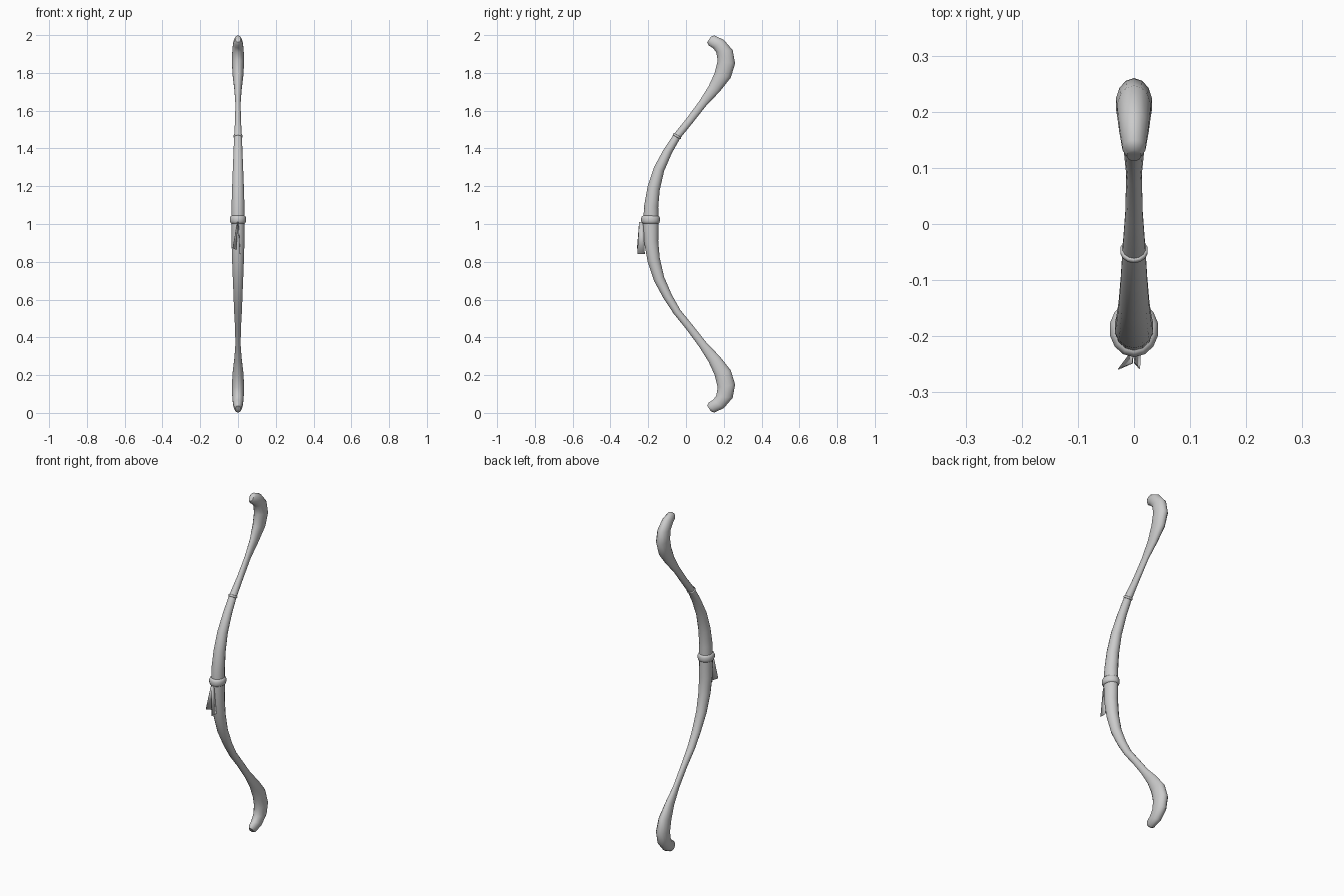
import bpy, bmesh, math
from mathutils import Vector

if "Cube" in bpy.data.objects:
    bpy.data.objects.remove(bpy.data.objects["Cube"])

SIDES = 14


def new_object(name, bm):
    bmesh.ops.recalc_face_normals(bm, faces=bm.faces)
    me = bpy.data.meshes.new(name)
    bm.to_mesh(me)
    bm.free()
    ob = bpy.data.objects.new(name, me)
    bpy.context.collection.objects.link(ob)
    bpy.ops.object.select_all(action='DESELECT')
    ob.select_set(True)
    bpy.context.view_layer.objects.active = ob
    bpy.ops.object.shade_smooth_by_angle(angle=math.radians(50))
    return ob


def loft(name, stations):
    """Oval sections; station = (front y, z, rear y, z, half width)."""
    bm = bmesh.new()
    rings = []
    for y0, z0, y1, z1, hw in stations:
        a, b = Vector((0, y0, z0)), Vector((0, y1, z1))
        mid, half = (a + b) / 2, (b - a) / 2
        rings.append([bm.verts.new(mid + half * math.cos(t) + Vector((hw * math.sin(t), 0, 0)))
                      for t in (2 * math.pi * i / SIDES for i in range(SIDES))])
    for r, s in zip(rings, rings[1:]):
        for i in range(SIDES):
            j = (i + 1) % SIDES
            bm.faces.new((r[i], r[j], s[j], s[i]))
    bm.faces.new(rings[0])
    bm.faces.new(rings[-1])
    return new_object(name, bm)


# Bow stave: upper limb from grip to hooked tip, mirrored about z = 1
upper = [
    (-.228, 1.00, -.145, 1.00, .035),
    (-.221, 1.10, -.147, 1.09, .035),
    (-.203, 1.20, -.139, 1.18, .032),
    (-.170, 1.30, -.116, 1.28, .028),
    (-.118, 1.395, -.075, 1.375, .024),
    (-.065, 1.475, -.030, 1.455, .021),
    (.000, 1.555, .035, 1.535, .016),
    (.070, 1.65, .110, 1.63, .014),
    (.120, 1.73, .178, 1.70, .020),
    (.152, 1.80, .237, 1.775, .029),
    (.168, 1.865, .260, 1.85, .033),
    (.160, 1.91, .247, 1.92, .031),
    (.142, 1.932, .200, 1.975, .027),
    (.120, 1.945, .150, 1.998, .021),
    (.112, 1.962, .132, 1.992, .013),
]
lower = [(a, 2 - b, c, 2 - d, w) for a, b, c, d, w in upper[:0:-1]]
loft("bow_stave", lower + upper)


def band(name, front, rear, hw, height, bulge):
    """Rounded collar round the stave, centred on the front-rear section."""
    f, r = Vector((0, *front)), Vector((0, *rear))
    across = (r - f).normalized()
    along = Vector((0, -across.z, across.y))
    st = []
    for k, g in ((-.5, 0), (-.42, .6), (-.2, 1), (.2, 1), (.42, .6), (.5, 0)):
        a = f - across * bulge * g + along * height * k
        b = r + across * bulge * g + along * height * k
        st.append((a.y, a.z, b.y, b.z, hw + bulge * g))
    return loft(name, st)


# Grip collar and thin upper collar
band("grip_collar", (-.228, 1.023), (-.147, 1.023), .035, .042, .009)
band("upper_collar", (-.065, 1.475), (-.030, 1.455), .021, .012, .004)


# Two hanging ribbon tails tied at the front of the collar
def ribbon(name, corners):
    bm = bmesh.new()
    bm.faces.new([bm.verts.new(c) for c in corners])
    ob = new_object(name, bm)
    m = ob.modifiers.new("thickness", 'SOLIDIFY')
    m.thickness = .002
    m.offset = 0


ribbon("ribbon_left", [(-.003, -.248, 1.01), (-.001, -.226, 1.01),
                       (-.010, -.235, .865), (-.028, -.259, .872)])
ribbon("ribbon_right", [(.001, -.248, 1.01), (.002, -.226, 1.01),
                        (.011, -.218, .842), (.010, -.258, .842)])
